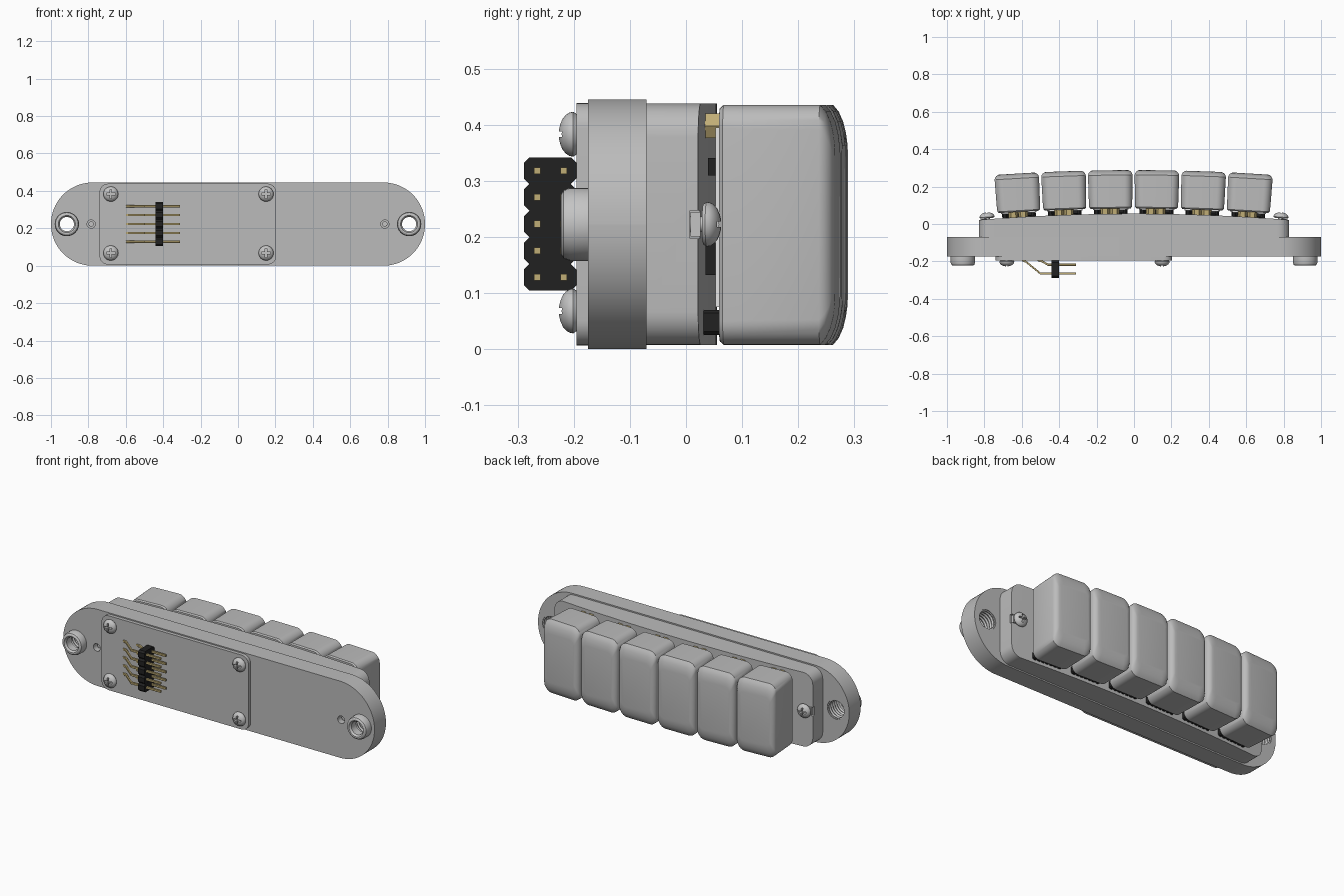
import bpy, bmesh, math
from mathutils import Vector

if "Cube" in bpy.data.objects:
    bpy.data.objects.remove(bpy.data.objects["Cube"])

MID = 0.2225      # height of the long axis
ARC = 10.3        # radius of the arched back


def material(name, rgb):
    m = bpy.data.materials.new(name)
    m.use_nodes = True
    m.diffuse_color = (*rgb, 1)
    m.node_tree.nodes["Principled BSDF"].inputs["Base Color"].default_value = (*rgb, 1)
    return m


GREY = material("grey plastic", (0.50, 0.50, 0.50))
STEEL = material("pale steel", (0.55, 0.55, 0.55))
BLACK = material("black plastic", (0.015, 0.015, 0.015))
BRASS = material("brass", (0.53, 0.42, 0.18))
BOARD = material("pale board", (0.78, 0.78, 0.78))


def activate(ob):
    bpy.ops.object.select_all(action="DESELECT")
    ob.select_set(True)
    bpy.context.view_layer.objects.active = ob


def smooth(ob):
    activate(ob)
    bpy.ops.object.shade_smooth_by_angle(angle=math.radians(32))


def loft(name, rings, mat, ringed=False):
    """Skin a list of equal rings; ends are capped unless it closes on itself."""
    bm = bmesh.new()
    vs = [[bm.verts.new(p) for p in ring] for ring in rings]
    n = len(vs[0])
    pairs = list(zip(vs, vs[1:])) + ([(vs[-1], vs[0])] if ringed else [])
    for a, b in pairs:
        for i in range(n):
            j = (i + 1) % n
            bm.faces.new((a[i], a[j], b[j], b[i]))
    if not ringed:
        bm.faces.new(vs[0])
        bm.faces.new(vs[-1])
    bmesh.ops.recalc_face_normals(bm, faces=bm.faces)
    me = bpy.data.meshes.new(name)
    bm.to_mesh(me)
    bm.free()
    me.materials.append(mat)
    ob = bpy.data.objects.new(name, me)
    bpy.context.collection.objects.link(ob)
    smooth(ob)
    return ob


def rounded(hw, hh, r, n=8):
    """Rounded rectangle outline about the origin; n=1 gives chamfers."""
    pts = []
    for k, (sx, sz) in enumerate([(1, 1), (-1, 1), (-1, -1), (1, -1)]):
        for i in range(n + 1):
            a = math.pi / 2 * (k + i / n)
            pts.append((sx * (hw - r) + r * math.cos(a), sz * (hh - r) + r * math.sin(a)))
    return pts


def prism(name, outline, y0, y1, mat, x=0, z=MID):
    return loft(name, [[(x + u, y, z + v) for u, v in outline] for y in (y0, y1)], mat)


def box(name, hw, hh, y0, y1, mat, x=0, z=MID):
    return prism(name, [(hw, hh), (-hw, hh), (-hw, -hh), (hw, -hh)], y0, y1, mat, x, z)


def circle(r, n=32):
    return [(r * math.cos(2 * math.pi * i / n), r * math.sin(2 * math.pi * i / n)) for i in range(n)]


def lathe(name, profile, mat, ringed=False):
    return loft(name, [[(u, y, v) for u, v in circle(r)] for r, y in profile], mat, ringed)


def cut(ob, cutters):
    for c in cutters:
        m = ob.modifiers.new("cut", "BOOLEAN")
        m.operation, m.solver, m.object = "DIFFERENCE", "EXACT", c
        activate(ob)
        bpy.ops.object.modifier_apply(modifier=m.name)
        bpy.data.objects.remove(c)
    smooth(ob)


def repeat(ob, count, step):
    m = ob.modifiers.new("row", "ARRAY")
    m.count, m.use_relative_offset, m.use_constant_offset = count, False, True
    m.constant_offset_displace = step
    activate(ob)
    bpy.ops.object.modifier_apply(modifier=m.name)


def place(ob, name, loc, turn=0):
    """Linked copy of a part."""
    c = bpy.data.objects.new(name, ob.data)
    bpy.context.collection.objects.link(c)
    c.location, c.rotation_euler.z = loc, turn
    return c


# Base plate with mounting and screw holes
base = prism("base_plate", rounded(1, MID, MID, 20), -0.175, -0.07, GREY)
cut(base, [prism("hole", circle(r), -0.3, 0.1, GREY, x)
           for s in (-1, 1) for x, r in ((s * 0.915, 0.056), (s * 0.785, 0.022))])

# Upper housing with arched back and end slots
housing = prism("upper_housing", rounded(0.83, 0.215, 0.06), -0.07, 0.055, GREY)
bm = bmesh.new()
bm.from_mesh(housing.data)
for i in range(-12, 13):
    bmesh.ops.bisect_plane(bm, geom=bm.verts[:] + bm.edges[:] + bm.faces[:],
                           plane_co=(i * 0.0625, 0, 0), plane_no=(1, 0, 0))
for v in bm.verts:
    if v.co.y > 0:
        v.co.y -= v.co.x ** 2 / (2 * ARC)
bm.to_mesh(housing.data)
bm.free()
cut(housing, [box("slot", 0.035, 0.025, 0.007, 0.1, GREY, s * 0.82) for s in (-1, 1)])

# Front cover plate
prism("front_cover", rounded(0.472, 0.216, 0.045), -0.195, -0.175, GREY, x=-0.268)

# Threaded mounting bushes
thread = [(0.049 + 0.005 * (i % 2), -0.165 + i * 0.009) for i in range(11)]
bush = lathe("mounting_bush_right", [(0.057, -0.074), (0.057, -0.175), (0.065, -0.175),
             (0.065, -0.207), (0.061, -0.218), (0.053, -0.223), (0.046, -0.223),
             (0.038, -0.212), (0.038, -0.168)] + thread, STEEL, ringed=True)
bush.location = (-0.915, 0, MID)
place(bush, "mounting_bush_left", (0.915, 0, MID))

# Domed cross-head screws
dome = [(0.036, 0), (0.04, -0.006)] + [
    (0.04 * math.cos(a), -0.006 - 0.026 * math.sin(a))
    for a in (math.radians(d) for d in (15, 30, 45, 60, 75, 88))]
screw = lathe("cover_screw_1", dome, STEEL)
cut(screw, [box("recess", w, h, -0.1, -0.015, STEEL, z=0)
            for w, h in ((0.024, 0.005), (0.005, 0.024))])
corners = [(x, z) for x in (-0.68, 0.15) for z in (0.068, 0.383)]
for i, (x, z) in enumerate(corners):
    if i == 0:
        screw.location = (x, -0.195, z)
    else:
        place(screw, f"cover_screw_{i + 1}", (x, -0.195, z))
for s, side in ((-1, "right"), (1, "left")):
    x = s * 0.785
    place(screw, f"end_screw_{side}", (x, 0.031, MID), math.pi - x / ARC)
    prism(f"end_screw_shaft_{side}", circle(0.014, 16), -0.15, 0.034, STEEL, x)
    box(f"end_screw_nut_{side}", 0.018, 0.022, 0.008, 0.026, STEEL, s * 0.803)

# Angled pin header on the cover
chamfered = rounded(0.047, 0.0237, 0.01, 1)
block = loft("pin_header_block", [[(x, -0.242 + u, 0.128 + v) for u, v in chamfered]
                                  for x in (-0.44, -0.40)], BLACK)
repeat(block, 5, (0, 0, 0.0475))
for name, path in (("outer_pins", [(-0.31, -0.265), (-0.50, -0.265), (-0.58, -0.2), (-0.60, -0.193)]),
                   ("inner_pins", [(-0.31, -0.218), (-0.46, -0.218), (-0.49, -0.2), (-0.515, -0.193)])):
    pins = loft(name, [[(x, y + a, 0.128 + b) for a, b in rounded(0.006, 0.006, 0.001, 1)]
                       for x, y in path], BRASS)
    repeat(pins, 5, (0, 0, 0.0475))

# One sensor module, built about its own x axis centre
steps = [(0.012, 0.006, 0.083), (0.005, 0, 0.09), (0.003, 0, 0.12), (0, 0, 0.262),
         (0.003, 0.012, 0.272), (0.009, 0.03, 0.28), (0.016, 0.05, 0.285), (0.024, 0.072, 0.288)]
cap = loft("sensor_cap", [[(u, y, MID - 0.001 + v) for u, v in
                           rounded(0.119 - ix, 0.214 - iz, 0.045 - ix * 0.6)]
                          for ix, iz, y in steps], GREY)
socket = prism("socket_strip", rounded(0.0129, 0.0225, 0.006, 1), 0.035, 0.083, BLACK, -0.077, 0.0475)
repeat(socket, 7, (0.0257, 0, 0))
standoffs = prism("brass_standoffs", circle(0.0255, 6), 0.035, 0.083, BRASS, -0.03, 0.398)
repeat(standoffs, 2, (0.052, 0, 0))
parts = [cap, socket, standoffs,
         box("circuit_board", 0.095, 0.16, 0.076, 0.084, BOARD, z=0.235),
         box("large_chip", 0.05, 0.038, 0.057, 0.08, BLACK, 0.03, 0.17),
         box("small_chip", 0.03, 0.016, 0.061, 0.08, BLACK, 0.04, 0.325)]

# Six modules fanned along the arch
for i in range(6):
    x = -0.611 + i * 0.2435
    for p in parts:
        place(p, f"{p.name}_{i + 1}", Vector((x, -x * x / (2 * ARC), 0)), -x / ARC)
for p in parts:
    bpy.data.objects.remove(p)
